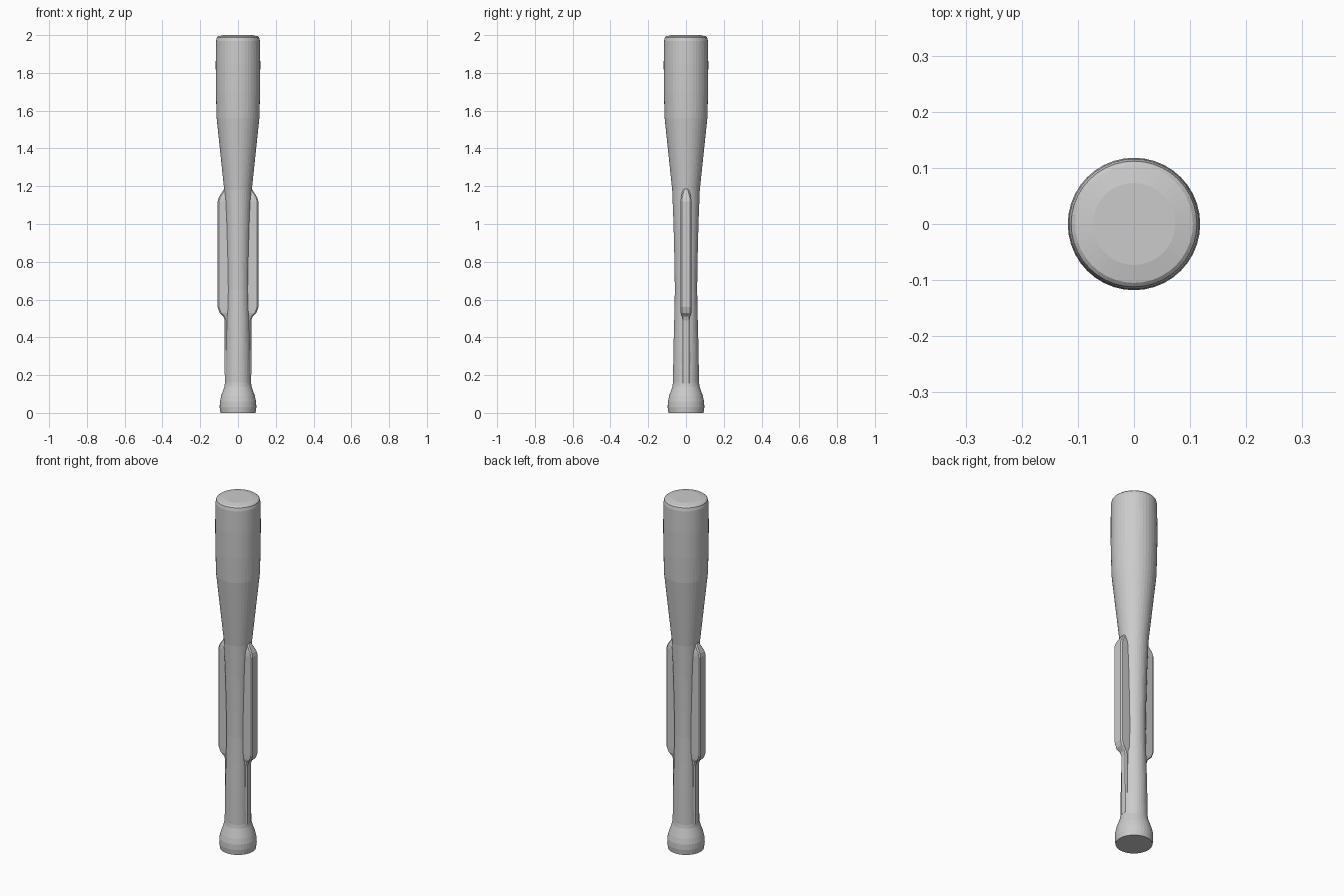
import bpy, bmesh
from math import cos, sin, pi

if "Cube" in bpy.data.objects:
    bpy.data.objects.remove(bpy.data.objects["Cube"])


def loft(name, rings):
    """Skin a stack of equal-sized closed rings and cap both ends."""
    bm = bmesh.new()
    rows = [[bm.verts.new(p) for p in ring] for ring in rings]
    n = len(rows[0])
    for a, b in zip(rows, rows[1:]):
        for i in range(n):
            j = (i + 1) % n
            bm.faces.new((a[i], a[j], b[j], b[i]))
    bm.faces.new(rows[0][::-1])
    bm.faces.new(rows[-1])
    bmesh.ops.recalc_face_normals(bm, faces=bm.faces)
    mesh = bpy.data.meshes.new(name)
    bm.to_mesh(mesh)
    bm.free()
    obj = bpy.data.objects.new(name, mesh)
    bpy.context.collection.objects.link(obj)
    return obj


def circle(r, z, n=40):
    return [(r * cos(2 * pi * i / n), r * sin(2 * pi * i / n), z) for i in range(n)]


def blade_section(z, x, y, c):
    """Flat bar section right across the bat, with chamfered corners."""
    return [(x, -y + c, z), (x, y - c, z), (x - c, y, z), (-x + c, y, z),
            (-x, y - c, z), (-x, -y + c, z), (-x + c, -y, z), (x - c, -y, z)]


# Bat: knob, handle, taper and barrel (radius, height)
profile = [(.093, 0), (.097, .03), (.096, .06), (.089, .09), (.072, .14),
           (.069, .16), (.066, .35), (.062, .5), (.059, .65), (.061, .8),
           (.066, 1.0), (.073, 1.18), (.113, 1.56), (.117, 1.7), (.118, 1.85),
           (.116, 1.97), (.112, 1.988), (.105, 1.994), (.073, 2.0)]
loft("bat_body", [circle(r, z) for r, z in profile])

# Side fins with the slim strips below them (one bar through the bat)
sections = [(.155, .070, .023, .007), (.49, .071, .022, .007),
            (.51, .077, .022, .007), (.53, .098, .028, .008),
            (.56, .108, .029, .007), (1.12, .108, .029, .007),
            (1.14, .102, .027, .007), (1.165, .087, .021, .007),
            (1.185, .074, .015, .007)]
loft("side_fins", [blade_section(*s) for s in sections])
